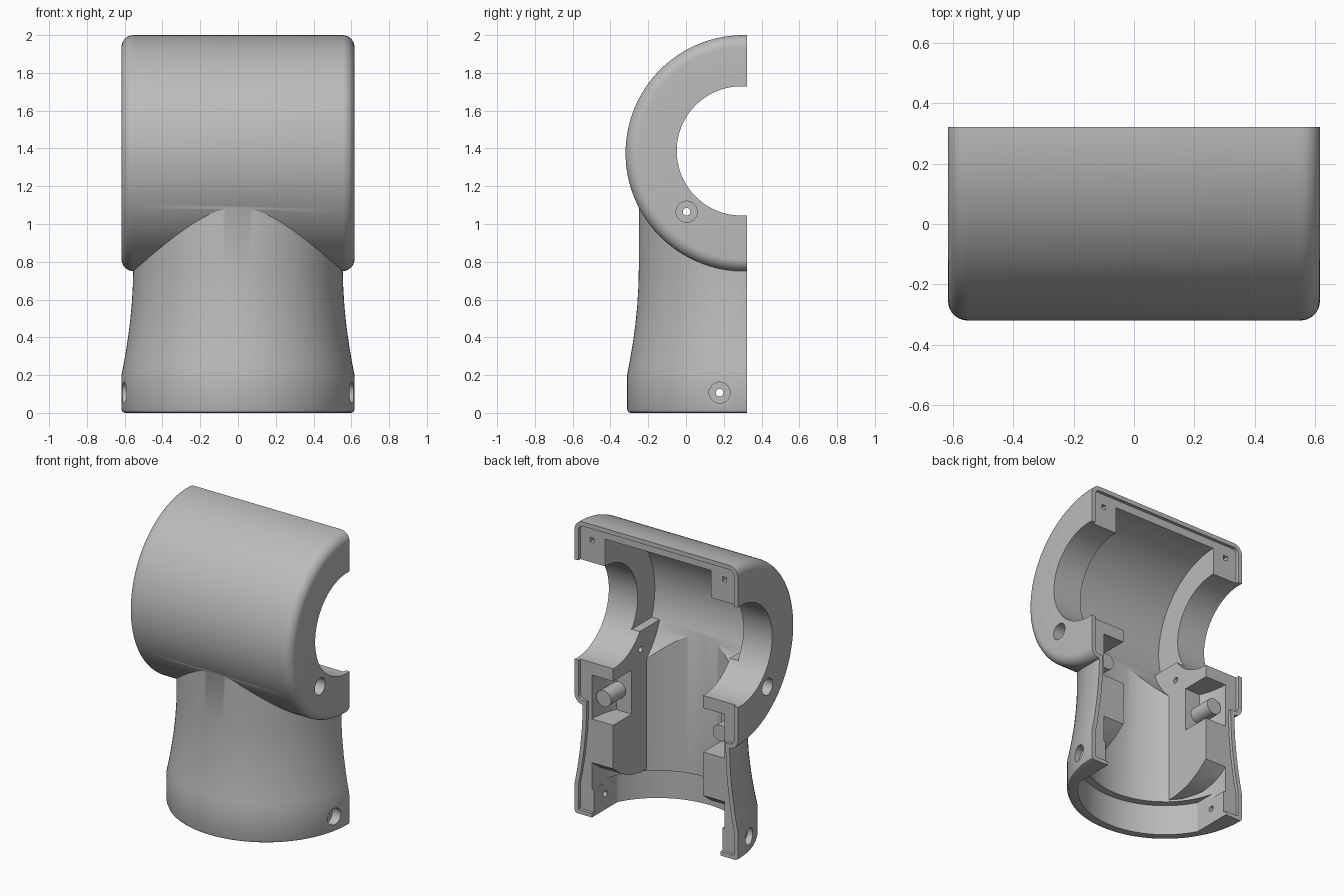
import bpy, bmesh, math
from mathutils import Matrix

cube = bpy.data.objects.get("Cube")
if cube:
    bpy.data.objects.remove(cube)

AXIS_Y = 0.305      # depth of both revolve axes
DRUM_Z = 1.375      # height of the drum axis
SPLIT_Y = 0.322     # outer lip of the parting plane


def finish(bm, name):
    bmesh.ops.remove_doubles(bm, verts=bm.verts, dist=1e-5)
    bmesh.ops.recalc_face_normals(bm, faces=bm.faces)
    mesh = bpy.data.meshes.new(name)
    bm.to_mesh(mesh)
    bm.free()
    ob = bpy.data.objects.new(name, mesh)
    bpy.context.collection.objects.link(ob)
    return ob


def revolve(name, profile, centre, along_x=False, steps=128):
    """Spin (radius, height) points into a closed solid."""
    bm = bmesh.new()
    pts = [(0, profile[0][1])] + profile + [(0, profile[-1][1])]
    vs = [bm.verts.new((r, 0, h)) for r, h in pts]
    es = [bm.edges.new(pair) for pair in zip(vs, vs[1:])]
    bmesh.ops.spin(bm, geom=vs + es, cent=(0, 0, 0), axis=(0, 0, 1),
                   angle=math.tau, steps=steps)
    turn = Matrix.Rotation(math.pi / 2, 4, "Y") if along_x else Matrix()
    bm.transform(Matrix.Translation(centre) @ turn)
    return finish(bm, name)


def rod(name, radius, a, b, y, z, steps=32):
    return revolve(name, [(radius, a), (radius, b)], (0, y, z), True, steps)


def box(name, lo, hi):
    bm = bmesh.new()
    bmesh.ops.create_cube(bm, size=1)
    for v in bm.verts:
        v.co = [l if c < 0 else h for c, l, h in zip(v.co, lo, hi)]
    return finish(bm, name)


def prism(name, outline, x0, x1):
    """Extrude a (y, z) outline along x."""
    bm = bmesh.new()
    face = bm.faces.new([bm.verts.new((x0, y, z)) for y, z in outline])
    out = bmesh.ops.extrude_face_region(bm, geom=[face])
    bmesh.ops.translate(bm, vec=(x1 - x0, 0, 0),
                        verts=[g for g in out["geom"] if isinstance(g, bmesh.types.BMVert)])
    return finish(bm, name)


def combine(target, tool, operation):
    mod = target.modifiers.new("cut", "BOOLEAN")
    mod.operation, mod.object, mod.solver = operation, tool, "EXACT"
    bpy.context.view_layer.objects.active = target
    bpy.ops.object.modifier_apply(modifier=mod.name)
    bpy.data.objects.remove(tool)
    return target


def outer_solid(name, o):
    """Drum on a flared neck, shrunk inwards by o."""
    r, h, f = 0.625 - o, 0.617 - o, 0.065 - o
    arc = [(r - f + f * math.cos(t * math.pi / 16), h - f + f * math.sin(t * math.pi / 16))
           for t in range(9)]
    drum = revolve(name, [(a, -b) for a, b in reversed(arc)] + arc, (0, AXIS_Y, DRUM_Z), True)
    neck_line = [(0.6, 0), (0.612, 0.006), (0.617, 0.02), (0.617, 0.2), (0.603, 0.27),
                 (0.588, 0.36), (0.574, 0.46), (0.563, 0.57), (0.557, 0.67), (0.555, 0.76), (0.555, 1.3)]
    neck = revolve("neck", [(a - o, max(b, o) if b else o * 0.9) for a, b in neck_line], (0, AXIS_Y, 0))
    return combine(drum, neck, "UNION")


# Half shell, cut along the parting plane
shell = outer_solid("housing_half", 0)
combine(shell, box("half", (-1, -1, -1), (1, SPLIT_Y, 3)), "INTERSECT")

# Hollow of the drum and neck, leaving side blocks with open notches
hollow = revolve("hollow", [(0.54, -0.4), (0.54, 0.4)], (0, AXIS_Y, DRUM_Z), True)
combine(hollow, revolve("neck_hollow", [(0.5, 0.18), (0.5, 1.2)], (0, AXIS_Y, 0)), "UNION")
block_outline = [(-0.25, 0.1), (-0.25, 0.22), (0.0, 0.225), (0.12, 0.25), (0.22, 0.3), (0.31, 0.37),
                 (0.5, 0.37), (0.5, 0.66), (0.1, 0.66), (0.1, 0.96), (0.5, 0.96), (0.5, 1.19),
                 (-0.3, 1.19), (-0.3, 0.1)]
for s in (-1, 1):
    combine(hollow, prism("side_block", block_outline, s * 0.34, s * 0.8), "DIFFERENCE")
    boss = revolve("notch_boss", [(0.055, 0), (0.055, 0.18)], (0, 0, 0), False, 32)
    boss.data.transform(Matrix.Translation((s * 0.44, 0.08, 0.8)) @ Matrix.Rotation(-math.pi / 2, 4, "X"))
    combine(hollow, boss, "DIFFERENCE")
combine(shell, hollow, "DIFFERENCE")

# Round opening through both drum ends
combine(shell, rod("bore", 0.342, -1, 1, AXIS_Y - 0.012, DRUM_Z + 0.012, 128), "DIFFERENCE")

# Collar socket with flat sides
socket = revolve("socket", [(0.55, -0.1), (0.55, 0.21)], (0, AXIS_Y, 0))
combine(socket, box("socket_flats", (-0.485, -1, -1), (0.485, 2, 1)), "INTERSECT")
combine(shell, socket, "DIFFERENCE")

# Recess inside the parting lip
recess = outer_solid("recess", 0.03)
combine(recess, box("recess_side", (-1, 0.3, -1), (1, 2, 3)), "INTERSECT")
combine(shell, recess, "DIFFERENCE")

# Screw holes with counterbores, and pilot holes at the top
for s in (-1, 1):
    for y, z, depth in ((0.003, 1.065, 0.53), (0.178, 0.107, 0.55)):
        combine(shell, rod("screw_hole", 0.02, s * 0.25, s * 0.8, y, z), "DIFFERENCE")
        combine(shell, rod("counterbore", 0.056, s * depth, s * 0.8, y, z), "DIFFERENCE")
    combine(shell, box("pilot", (s * 0.5 - 0.016, 0.12, 1.865), (s * 0.5 + 0.016, 0.5, 1.897)),
            "DIFFERENCE")

# Plain grey finish
grey = bpy.data.materials.new("plain_grey")
grey.use_nodes = True
colour = (0.5, 0.5, 0.5, 1)
grey.diffuse_color = colour
grey.node_tree.nodes["Principled BSDF"].inputs["Base Color"].default_value = colour
shell.data.materials.clear()
shell.data.materials.append(grey)
for poly in shell.data.polygons:
    poly.material_index = 0

bpy.ops.object.select_all(action="DESELECT")
shell.select_set(True)
bpy.context.view_layer.objects.active = shell
bpy.ops.object.shade_smooth_by_angle(angle=math.radians(28))
